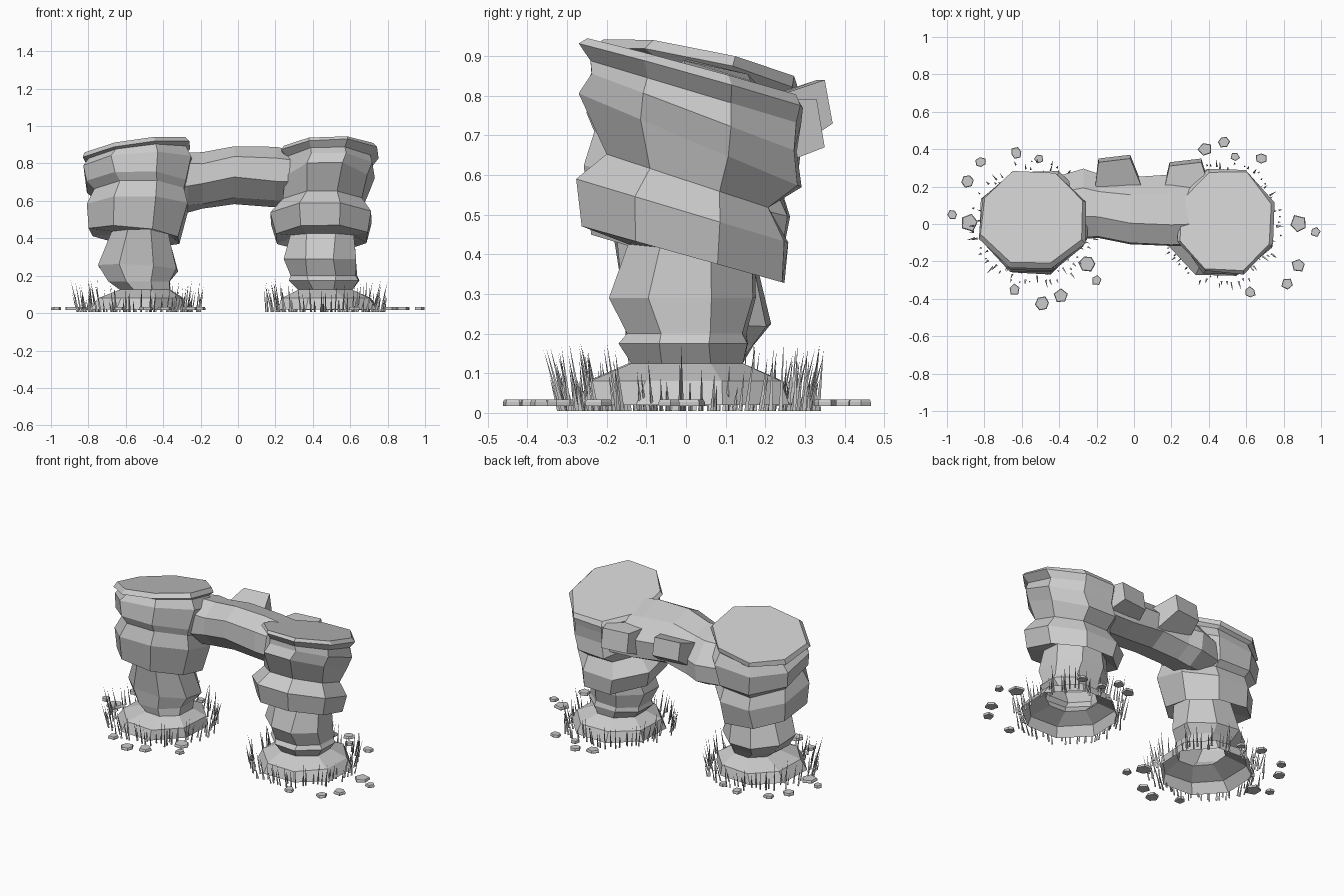
import bpy, bmesh, random
from math import sin, cos, pi
from mathutils import Vector

if "Cube" in bpy.data.objects:
    bpy.data.objects.remove(bpy.data.objects["Cube"])

random.seed(4)
OCT = cos(pi / 8)


def finish(bm, name):
    bmesh.ops.recalc_face_normals(bm, faces=bm.faces)
    me = bpy.data.meshes.new(name)
    bm.to_mesh(me)
    bm.free()
    ob = bpy.data.objects.new(name, me)
    bpy.context.collection.objects.link(ob)
    return ob


def loft(bm, rings, cap_start=True, cap_end=True):
    loops = [[bm.verts.new(p) for p in r] for r in rings]
    n = len(loops[0])
    for a, b in zip(loops, loops[1:]):
        for i in range(n):
            j = (i + 1) % n
            bm.faces.new((a[i], a[j], b[j], b[i]))
    if cap_start:
        bm.faces.new(loops[0][::-1])
    if cap_end:
        bm.faces.new(loops[-1])


def octagon(a0, a1, b0, b1, jitter=0.0):
    """Points of an eight-sided outline filling the given bounds."""
    pts = []
    for i in range(8):
        t = (i + 0.5) * pi / 4 - 0.04
        a = (a0 + a1) / 2 + (a1 - a0) / 2 * cos(t) / OCT
        b = (b0 + b1) / 2 + (b1 - b0) / 2 * sin(t) / OCT
        pts.append((a + random.uniform(-jitter, jitter), b + random.uniform(-jitter, jitter)))
    return pts


def pillar(name, layers):
    """Layers: centre height, x min, x max, y min, y max, slope in x, slope in y."""
    bm = bmesh.new()
    rings = []
    for z, x0, x1, y0, y1, sx, sy in layers:
        cx, cy = (x0 + x1) / 2, (y0 + y1) / 2
        rings.append([(x, y, z + sx * (x - cx) + sy * (y - cy))
                      for x, y in octagon(x0, x1, y0, y1, 0.008)])
    loft(bm, rings, cap_start=False)
    return finish(bm, name)


# Left rock pillar with spreading foot and tilted crown
pillar("left_pillar", [
    (.02, -.79, -.28, -.26, .26, 0, 0),
    (.08, -.75, -.30, -.24, .24, 0, 0),
    (.125, -.63, -.37, -.14, .14, 0, 0),
    (.17, -.69, -.36, -.15, .17, 0, 0),
    (.24, -.74, -.33, -.16, .21, -.05, -.1),
    (.43, -.67, -.37, -.18, .16, 0, -.1),
    (.41, -.79, -.31, -.23, .24, -.1, -.2),
    (.56, -.80, -.27, -.26, .26, 0, -.25),
    (.64, -.77, -.29, -.23, .23, 0, -.3),
    (.68, -.81, -.27, -.25, .26, 0, -.3),
    (.79, -.83, -.25, -.23, .28, .08, -.25),
    (.84, -.80, -.28, -.20, .26, .12, -.22),
    (.855, -.82, -.26, -.24, .28, .14, -.2),
    (.88, -.81, -.28, -.21, .28, .14, -.2)])

# Right rock pillar
pillar("right_pillar", [
    (.02, .22, .74, -.26, .26, 0, 0),
    (.08, .24, .71, -.24, .24, 0, 0),
    (.125, .32, .61, -.13, .14, 0, 0),
    (.175, .28, .64, -.16, .16, 0, 0),
    (.20, .28, .63, -.15, .15, 0, 0),
    (.29, .25, .63, -.19, .17, 0, 0),
    (.41, .28, .62, -.15, .17, 0, -.1),
    (.40, .21, .69, -.26, .24, 0, -.28),
    (.51, .18, .71, -.28, .26, 0, -.3),
    (.585, .25, .66, -.20, .21, 0, -.33),
    (.69, .25, .70, -.27, .28, 0, -.42),
    (.76, .26, .72, -.24, .27, 0, -.38),
    (.81, .26, .71, -.24, .28, 0, -.3),
    (.85, .24, .74, -.26, .29, .02, -.28),
    (.872, .25, .73, -.25, .28, .02, -.27)])

# Bridge spanning the pillars, sloping toward the back
bm = bmesh.new()
rings = []
for x, y0, y1, z0, z1 in [(-.45, -.05, .24, .56, .82), (-.27, -.07, .29, .55, .84),
                          (-.19, -.07, .27, .57, .84), (-.02, -.10, .25, .60, .87),
                          (.20, -.12, .26, .58, .865), (.42, -.11, .26, .58, .83)]:
    cy = (y0 + y1) / 2
    rings.append([(x, y, z - .22 * (y - cy)) for y, z in octagon(y0, y1, z0, z1, 0.006)])
loft(bm, rings)
finish(bm, "bridge")

# Blocky outcrops on the back of the bridge: bounds at the root and at the tip
for name, root, tip in [
        ("middle_outcrop", (.20, -.21, .04, .63, .79), (.35, -.19, -.02, .73, .84)),
        ("right_outcrop", (.20, .16, .40, .62, .79), (.33, .19, .36, .67, .79))]:
    bm = bmesh.new()
    loft(bm, [[(x0, y, z0), (x1, y + .02, z0), (x1, y, z1), (x0, y - .02, z1)]
              for y, x0, x1, z0, z1 in (root, tip)])
    finish(bm, name)

# Grass spikes around each foot
for name, cx in (("left_grass", -.535), ("right_grass", .475)):
    bm = bmesh.new()
    for k in range(85):
        t = 2 * pi * k / 85 + random.uniform(-.06, .06)
        r = random.uniform(.26, .335)
        out = Vector((cos(t), sin(t), 0))
        foot = Vector((cx, 0, .005)) + out * r
        h = random.uniform(.06, .175)
        tip = bm.verts.new(foot + out * h * random.uniform(.05, .3) + Vector((0, 0, h)))
        w = random.uniform(.005, .007)
        base = [bm.verts.new(foot + w * Vector((cos(t + a), sin(t + a), 0)))
                for a in (0, 2 * pi / 3, 4 * pi / 3)]
        for i in range(3):
            bm.faces.new((base[i], base[(i + 1) % 3], tip))
    finish(bm, name)

# Flat pebbles scattered on the ground: x, y, radius
pebbles = [(-.89, .23, .038), (-.82, .33, .033), (-.63, .38, .033), (-.51, .35, .028),
           (-.97, .05, .03), (-.88, .01, .053), (-.64, -.35, .034), (-.49, -.425, .04),
           (-.39, -.385, .04), (-.25, -.21, .05), (-.20, -.30, .03), (.38, .40, .042),
           (.48, .44, .033), (.54, .36, .03), (.68, .35, .033), (.88, 0, .053),
           (.97, -.04, .03), (.88, -.22, .04), (.82, -.32, .034), (.62, -.365, .034)]
bm = bmesh.new()
for x, y, r in pebbles:
    n, turn = random.choice((5, 6)), random.uniform(0, 6)
    shape = [(turn + 2 * pi * i / n, r * random.uniform(.75, 1.05)) for i in range(n)]
    loft(bm, [[(x + s * d * cos(t), y + s * d * sin(t), z) for t, d in shape]
              for s, z in ((1, .018), (1, .027), (.9, .034))])
finish(bm, "pebbles")
